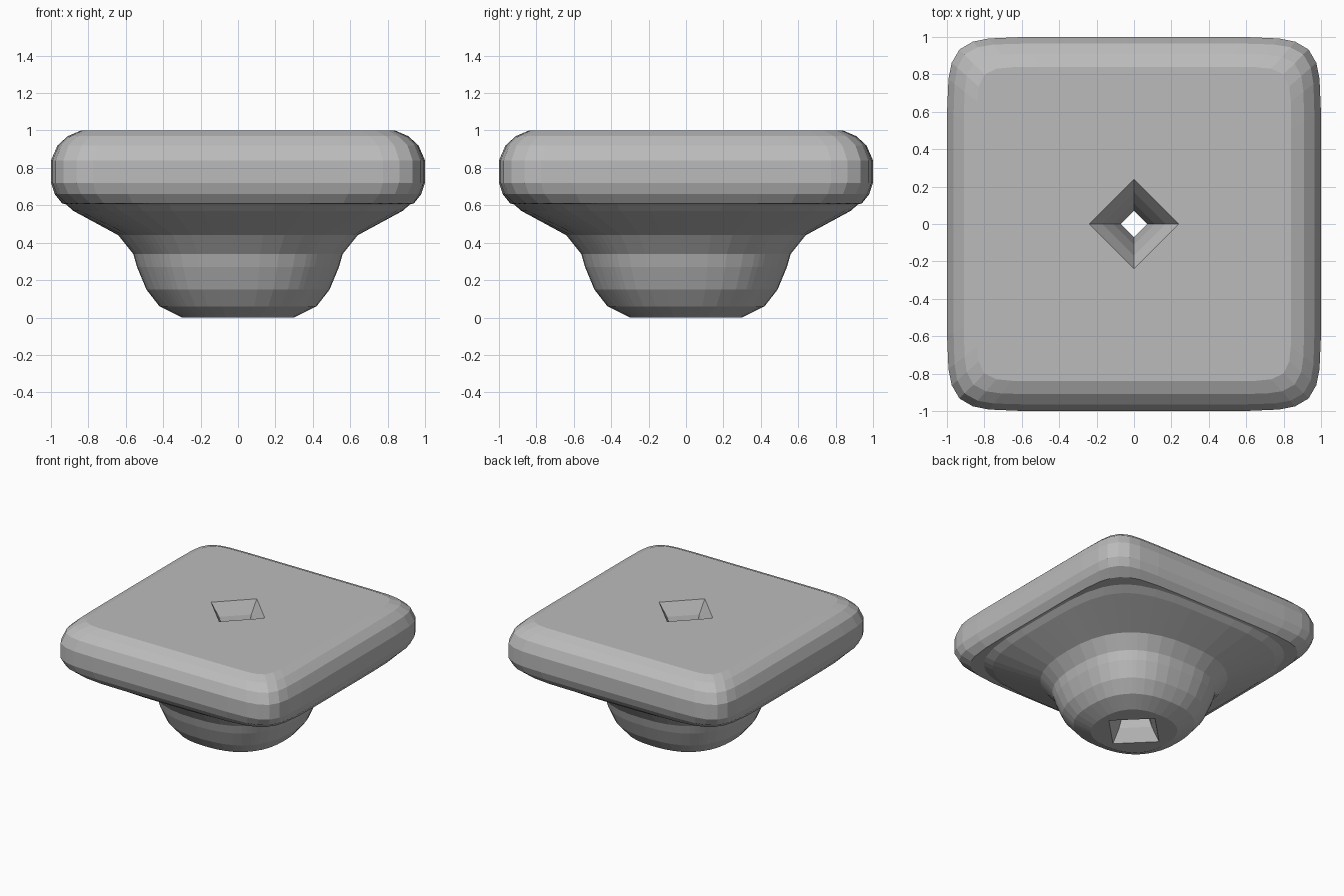
import bpy
import bmesh
from math import cos, sin, radians

cube = bpy.data.objects.get("Cube")
if cube:
    bpy.data.objects.remove(cube, do_unlink=True)

grey = bpy.data.materials.new("plain grey")
grey.use_nodes = True
colour = (0.5, 0.5, 0.5, 1)
grey.diffuse_color = colour
grey.node_tree.nodes["Principled BSDF"].inputs["Base Color"].default_value = colour

# Directions round one quarter, closer together near the corner
QUARTER = (0, 12, 22, 31, 38, 41.5, 45, 48.5, 52, 59, 68, 78)
ANGLES = [radians(a + 90 * q) for q in range(4) for a in QUARTER]


def outline(half, power, z):
    """Ring whose power goes from diamond (1) over circle (2) to rounded square."""
    ring = []
    for a in ANGLES:
        c, s = cos(a), sin(a)
        r = half / (abs(c) ** power + abs(s) ** power) ** (1 / power)
        ring.append((r * c, r * s, z))
    return ring


def loft(name, rings):
    """Skin a list of (half width, power, height) rings, listed inside-top to outside-bottom."""
    bm = bmesh.new()
    loops = [[bm.verts.new(p) for p in outline(*ring)] for ring in rings]
    n = len(ANGLES)
    for upper, lower in zip(loops, loops[1:]):
        for i in range(n):
            j = (i + 1) % n
            bm.faces.new((upper[i], lower[i], lower[j], upper[j]))
    mesh = bpy.data.meshes.new(name)
    bm.to_mesh(mesh)
    bm.free()
    mesh.materials.append(grey)
    obj = bpy.data.objects.new(name, mesh)
    bpy.context.collection.objects.link(obj)
    return obj


# Rounded square slab, from the hole rim over the edge to the underside
loft("slab", [
    (0.24, 1, 1.0), (0.84, 14, 1.0), (0.91, 12, 0.97), (0.965, 11, 0.92),
    (1.0, 10, 0.84), (1.0, 10, 0.72), (0.98, 9, 0.66), (0.94, 7, 0.61),
    (0.92, 4.2, 0.605),
])

# Tapering skirt below the slab
loft("skirt", [(0.92, 4.2, 0.605), (0.88, 3.8, 0.57), (0.64, 2.5, 0.44)])

# Bowl shaped foot, ending at the hole rim underneath
loft("foot", [
    (0.64, 2.5, 0.44), (0.56, 2.5, 0.34), (0.54, 2.5, 0.27), (0.49, 2.5, 0.15),
    (0.42, 2.4, 0.06), (0.30, 2.4, 0.0), (0.24, 1, 0.0),
])

# Flared diamond hole right through, narrowest at mid height
flare = [(0.24, 1.0), (0.17, 0.90), (0.11, 0.76), (0.07, 0.58)]
profile = flare + [(half, 1 - z) for half, z in reversed(flare)]
loft("hole_lining", [(half, 1, z) for half, z in reversed(profile)])
